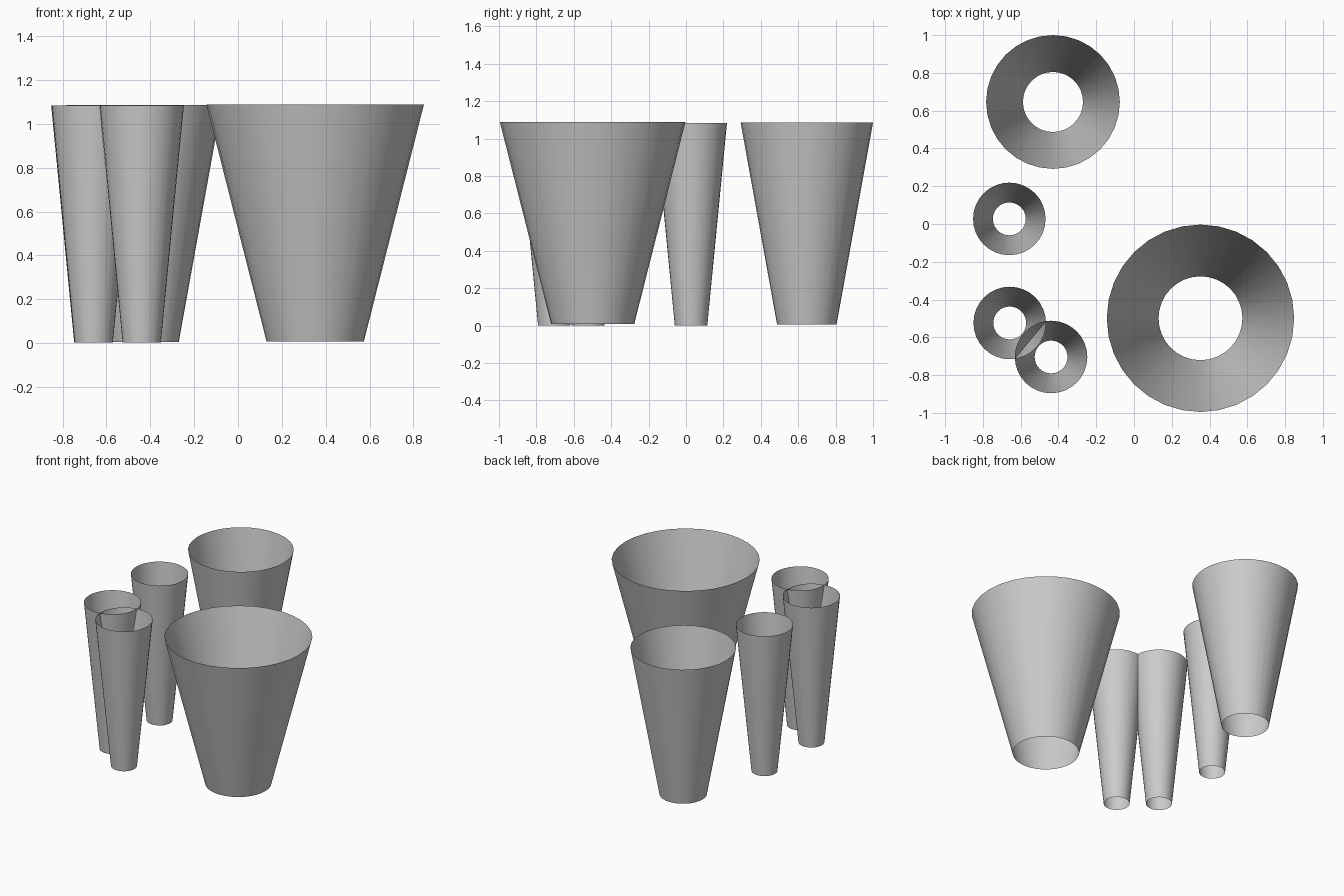
import bpy
import bmesh

cube = bpy.data.objects.get("Cube")
if cube:
    bpy.data.objects.remove(cube, do_unlink=True)

grey = bpy.data.materials.new("light_grey")
grey.use_nodes = True
colour = (0.6, 0.6, 0.6, 1.0)
grey.diffuse_color = colour
grey.node_tree.nodes["Principled BSDF"].inputs["Base Color"].default_value = colour


def open_cone(name, x, y, low_radius, top_radius, base, top):
    """Tapered tube, open at both ends, wider at the top."""
    bm = bmesh.new()
    bmesh.ops.create_cone(bm, cap_ends=False, segments=32, radius1=low_radius,
                          radius2=top_radius, depth=top - base)
    bmesh.ops.recalc_face_normals(bm, faces=bm.faces)
    # Tube walls must face outward
    bm.normal_update()
    face = next(iter(bm.faces))
    if face.normal.xy.dot(face.calc_center_median().xy) < 0:
        bmesh.ops.reverse_faces(bm, faces=bm.faces)
    for face in bm.faces:
        face.smooth = True
    mesh = bpy.data.meshes.new(name)
    bm.to_mesh(mesh)
    bm.free()
    mesh.materials.append(grey)
    obj = bpy.data.objects.new(name, mesh)
    obj.location = (x, y, (base + top) / 2)
    bpy.context.collection.objects.link(obj)


# Large and medium cones
open_cone("large_cone", 0.352, -0.499, 0.222, 0.496, 0.008, 1.088)
open_cone("medium_cone", -0.429, 0.646, 0.159, 0.354, 0.006, 1.086)

# Three slim cones, two of them crossing
slim = {"back": (-0.66, 0.027), "middle": (-0.658, -0.524), "front": (-0.439, -0.704)}
for place, (x, y) in slim.items():
    open_cone("slim_cone_" + place, x, y, 0.087, 0.192, 0.002, 1.083)
